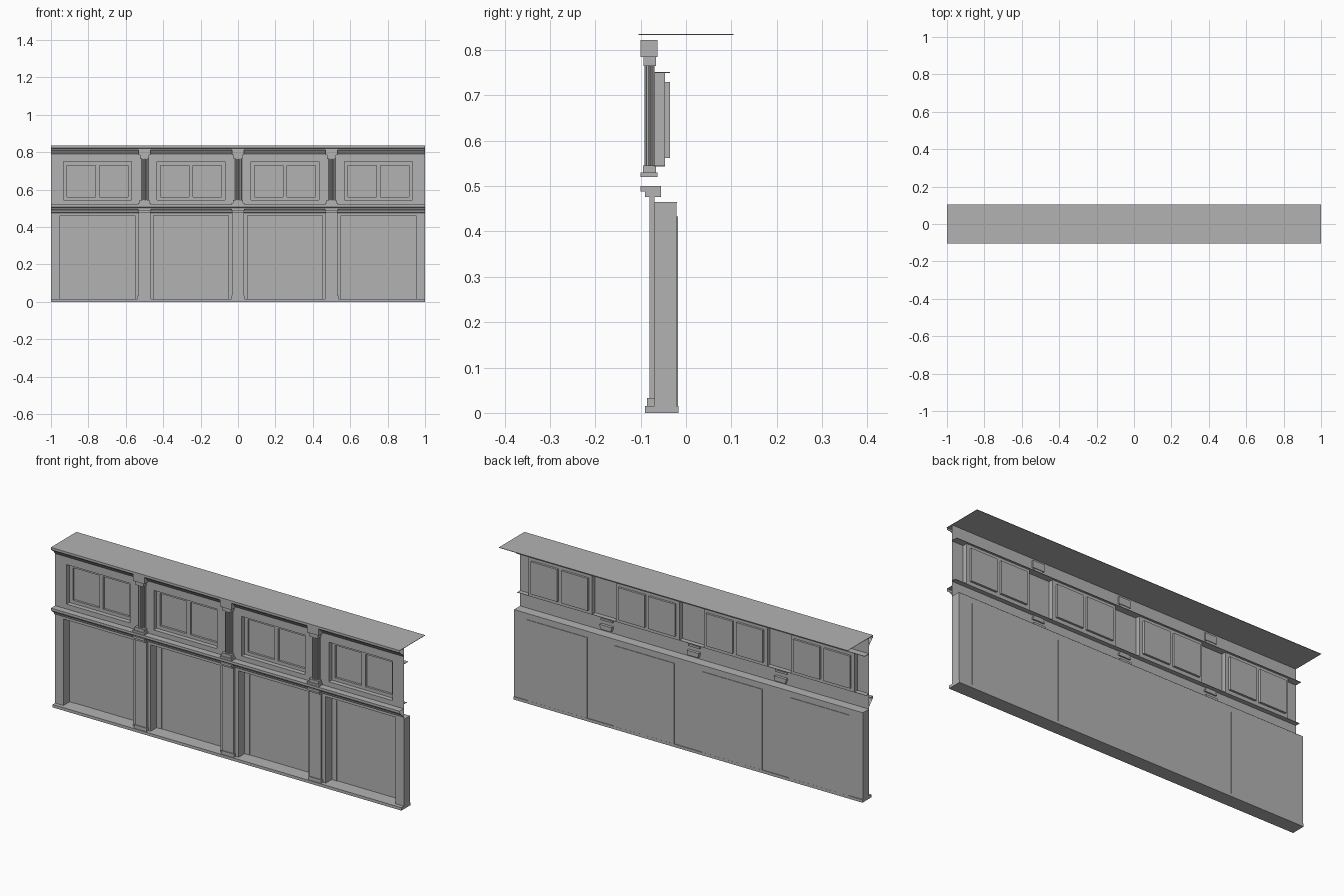
import bpy, bmesh, math

if "Cube" in bpy.data.objects:
    bpy.data.objects.remove(bpy.data.objects["Cube"])

paint = bpy.data.materials.new("grey_paint")
paint.use_nodes = True
GREY = (0.45, 0.45, 0.45, 1)
paint.diffuse_color = GREY
paint.node_tree.nodes["Principled BSDF"].inputs["Base Color"].default_value = GREY

WALL = -0.07
CENTRES = (-0.752, -0.252, 0.252, 0.752)
POSTS = (-0.5, 0, 0.5)


def finish(bm, name):
    bmesh.ops.remove_doubles(bm, verts=bm.verts, dist=0.0001)
    mesh = bpy.data.meshes.new(name)
    bm.to_mesh(mesh)
    bm.free()
    mesh.materials.append(paint)
    obj = bpy.data.objects.new(name, mesh)
    bpy.context.collection.objects.link(obj)
    return obj


def quad(bm, *pts):
    bm.faces.new([bm.verts.new(p) for p in pts])


def sheet(bm, rect, y, holes=()):
    """Upright sheet facing the front, with rectangular openings."""
    rects = [rect, *holes]
    xs = sorted({v for r in rects for v in r[:2]})
    zs = sorted({v for r in rects for v in r[2:]})
    for a, b in zip(xs, xs[1:]):
        for c, d in zip(zs, zs[1:]):
            x, z = (a + b) / 2, (c + d) / 2
            if not any(h[0] < x < h[1] and h[2] < z < h[3] for h in holes):
                quad(bm, (a, y, c), (b, y, c), (b, y, d), (a, y, d))


def reveal(bm, rect, y0, y1):
    """Four side walls of an opening running from y0 back to y1."""
    a, b, c, d = rect
    corners = [(a, c), (a, d), (b, d), (b, c)]
    for i, (x, z) in enumerate(corners):
        u, w = corners[(i + 1) % 4]
        quad(bm, (x, y0, z), (u, y0, w), (u, y1, w), (x, y1, z))


def box(bm, x0, x1, y0, y1, z0, z1):
    made = bmesh.ops.create_cube(bm, size=1)["verts"]
    for v in made:
        v.co = ((x0, x1)[v.co.x > 0], (y0, y1)[v.co.y > 0], (z0, z1)[v.co.z > 0])


def box_object(name, *size):
    bm = bmesh.new()
    box(bm, *size)
    return finish(bm, name)


def moulding(name, profile):
    bm = bmesh.new()
    for (y0, z0), (y1, z1) in zip(profile, profile[1:]):
        quad(bm, (-1, y0, z0), (1, y0, z0), (1, y1, z1), (-1, y1, z1))
    return finish(bm, name)


# Openings of the lower and upper panels
lower_open = [(c - 0.2, c + 0.2, 0.015, 0.463) for c in CENTRES]
lower_inner = [(c - 0.172, c + 0.172, 0.015, 0.433) for c in CENTRES]
upper_open = [(c - 0.182, c + 0.182, 0.545, 0.75) for c in CENTRES]

# Front wall
bm = bmesh.new()
sheet(bm, (-1, 1, 0.015, 0.834), WALL, lower_open + upper_open)
finish(bm, "front_wall")

# Lower panels with a slightly sunk centre, and their shared back
bm = bmesh.new()
for r in lower_open:
    reveal(bm, r, WALL, -0.0205)
sheet(bm, (-1, 1, 0.015, 0.463), -0.0205, lower_inner)
for r in lower_inner:
    reveal(bm, r, -0.0205, -0.0175)
    sheet(bm, r, -0.0175)
for x in (-1, 1):
    quad(bm, (x, WALL, 0.015), (x, -0.0205, 0.015), (x, -0.0205, 0.463), (x, WALL, 0.463))
finish(bm, "lower_panels")

# Upper panels, each with a pair of sunk squares
bm = bmesh.new()
for c, r in zip(CENTRES, upper_open):
    pair = [(c - 0.163, c - 0.011, 0.562, 0.73), (c + 0.011, c + 0.163, 0.562, 0.73)]
    reveal(bm, r, WALL, -0.046)
    sheet(bm, r, -0.046, pair)
    for p in pair:
        reveal(bm, p, -0.046, -0.035)
        sheet(bm, p, -0.035)
finish(bm, "upper_panels")

# Ledges behind the wall
box_object("lower_ledge", -1, 1, WALL, -0.02, 0.463, 0.465)
box_object("upper_ledge_bottom", -1, 1, WALL, -0.046, 0.543, 0.545)
box_object("upper_ledge_top", -1, 1, WALL, -0.035, 0.75, 0.752)

# Plinth, rail, cornice and top board
box_object("plinth", -1, 1, -0.09, -0.017, 0, 0.015)
moulding("middle_rail", [(WALL, 0.52), (-0.104, 0.52), (-0.104, 0.507), (-0.097, 0.505),
                         (-0.092, 0.497), (-0.08, 0.488), (-0.076, 0.478), (WALL, 0.476)])
moulding("cornice", [(-0.104, 0.834), (-0.104, 0.822), (-0.097, 0.82),
                     (-0.092, 0.812), (-0.082, 0.806), (WALL, 0.79)])
box_object("top_board", -1, 1, -0.105, 0.105, 0.833, 0.835)

# Pilasters below, fluted columns above
for x in POSTS:
    bm = bmesh.new()
    box(bm, x - 0.032, x + 0.032, -0.081, WALL, 0.015, 0.476)
    box(bm, x - 0.036, x + 0.036, -0.086, WALL, 0.015, 0.033)
    box(bm, x - 0.031, x + 0.031, -0.09, -0.055, 0.476, 0.488)
    box(bm, x - 0.034, x + 0.034, -0.1, -0.055, 0.488, 0.5)
    finish(bm, "pilaster")

    bm = bmesh.new()
    steps = 24
    arc = []
    for i in range(steps + 1):
        a = math.pi * i / steps
        r = 0.021 if i % 4 < 2 else 0.018
        arc.append((x - r * math.cos(a), WALL - r * math.sin(a)))
    for (xa, ya), (xb, yb) in zip(arc, arc[1:]):
        quad(bm, (xa, ya, 0.545), (xb, yb, 0.545), (xb, yb, 0.765), (xa, ya, 0.765))
    finish(bm, "fluted_column")

    bm = bmesh.new()
    box(bm, x - 0.034, x + 0.034, -0.1, -0.063, 0.52, 0.53)
    box(bm, x - 0.027, x + 0.027, -0.095, -0.066, 0.53, 0.545)
    finish(bm, "column_base")

    bm = bmesh.new()
    box(bm, x - 0.025, x + 0.025, -0.094, -0.066, 0.765, 0.785)
    box(bm, x - 0.033, x + 0.033, -0.1, -0.063, 0.785, 0.822)
    finish(bm, "column_capital")
